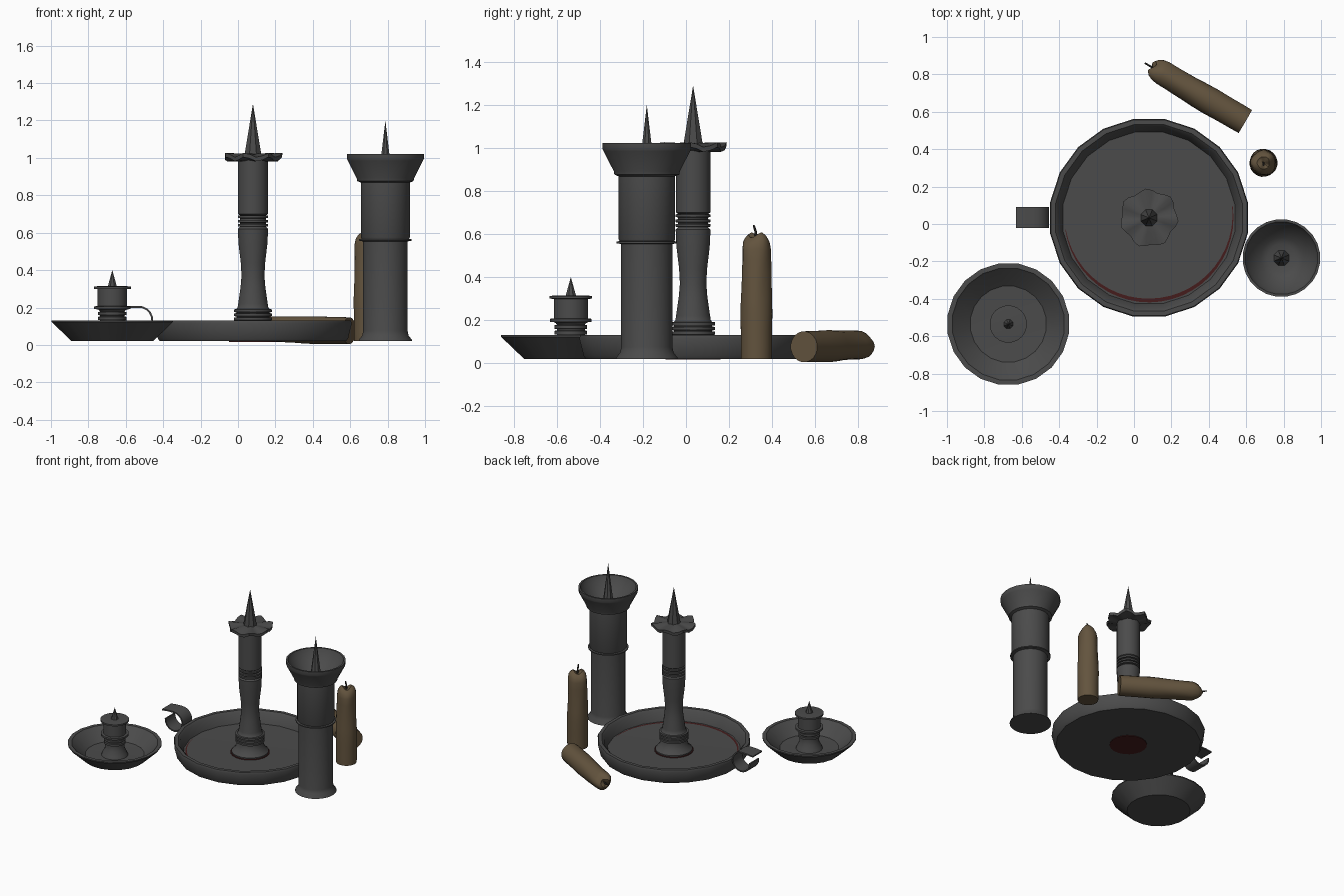
import bpy, bmesh, math
from mathutils import Vector, Matrix

if "Cube" in bpy.data.objects:
    bpy.data.objects.remove(bpy.data.objects["Cube"])


def material(name, rgb):
    m = bpy.data.materials.new(name)
    m.diffuse_color = (*rgb, 1)
    m.use_nodes = True
    m.node_tree.nodes["Principled BSDF"].inputs["Base Color"].default_value = m.diffuse_color
    return m


IRON = material("dark_iron", (0.07, 0.07, 0.07))
WAX = material("old_wax", (0.125, 0.088, 0.048))
RED = material("dark_red", (0.06, 0.012, 0.012))
WICK = material("wick_black", (0.03, 0.028, 0.025))


def finish(name, bm, mat, angle=35):
    bmesh.ops.remove_doubles(bm, verts=bm.verts, dist=1e-5)
    bmesh.ops.recalc_face_normals(bm, faces=bm.faces)
    me = bpy.data.meshes.new(name)
    bm.to_mesh(me)
    bm.free()
    me.materials.append(mat)
    ob = bpy.data.objects.new(name, me)
    bpy.context.collection.objects.link(ob)
    bpy.ops.object.select_all(action='DESELECT')
    ob.select_set(True)
    bpy.context.view_layer.objects.active = ob
    bpy.ops.object.shade_smooth_by_angle(angle=math.radians(angle))
    return ob


def lathe(name, profile, center, mat, n=20, deform=None, matrix=None):
    """Spin (radius, height) points round z; deform may move each point."""
    bm = bmesh.new()
    rows = []
    for r, z in profile:
        row = []
        for k in range(n):
            a = (k + 0.5) * math.tau / n
            p = Vector((r * math.cos(a), r * math.sin(a), z))
            if deform:
                p = deform(p, a, r)
            if matrix:
                p = matrix @ p
            row.append(bm.verts.new(p + Vector(center)))
        rows.append(row)
    for lo, hi in zip(rows, rows[1:]):
        for k in range(n):
            j = (k + 1) % n
            bm.faces.new((lo[k], lo[j], hi[j], hi[k]))
    return finish(name, bm, mat)


def ring(r, core, z, h):
    """Profile of a raised band."""
    return [(core, z), (r, z + 0.002), (r, z + h - 0.002), (core, z + h)]


# Large tray with pricket stick
C = (0.08, 0.033, 0)
lathe("large_tray", [(0, 0.02), (0.505, 0.02), (0.515, 0.035), (0.535, 0.115), (0.53, 0.13),
                     (0.505, 0.13), (0.49, 0.115), (0.465, 0.045), (0, 0.04)], C, IRON)
stick = [(0, 0.041), (0.13, 0.041), (0.13, 0.055), (0.105, 0.08), (0.09, 0.12)]
for z in (0.13, 0.152, 0.174):
    stick += ring(0.102, 0.09, z, 0.018)
stick += [(0.083, 0.2), (0.08, 0.22), (0.067, 0.31), (0.062, 0.37), (0.066, 0.44), (0.078, 0.54),
          (0.082, 0.62)]
for z in (0.632, 0.653, 0.677):
    stick += ring(0.082, 0.07, z, 0.016)
stick += [(0.081, 0.7), (0.081, 1.0), (0, 1.0)]
lathe("large_stick", stick, C, IRON)


def wavy(p, a, r):
    w = (r / 0.155) ** 2
    s = 1 + 0.07 * w * math.cos(7 * a + 1) + 0.02 * w * math.sin(3 * a)
    return Vector((p.x * s, p.y * s, p.z + 0.013 * w * math.sin(7 * a + 2)))


lathe("wavy_drip_pan", [(0, 0.985), (0.08, 0.985), (0.148, 0.993), (0.15, 1.015), (0.08, 1.02),
                        (0, 1.025)], C, IRON, 28, wavy)
lathe("large_spike", [(0, 1.01), (0.047, 1.01), (0.047, 1.025), (0, 1.29)], C, IRON, 8)
lathe("red_base_disc", [(0, 0.016), (0.13, 0.016), (0.13, 0.021), (0, 0.021)], C, RED)
lathe("red_base_edge", [(0.12, 0.04), (0.137, 0.04), (0.137, 0.046), (0.12, 0.046)], C, RED)

# Thin red crescent on the tray floor
bm = bmesh.new()
prev = None
for i in range(25):
    t = i / 24
    a = math.radians(-172 + 180 * t)
    w = 0.003 + 0.017 * math.sin(math.pi * t)
    pair = [bm.verts.new((C[0] + r * math.cos(a), C[1] + r * math.sin(a), 0.0465))
            for r in (0.452 - w, 0.452)]
    if prev:
        bm.faces.new((prev[0], prev[1], pair[1], pair[0]))
    prev = pair
finish("red_crescent", bm, RED)

# Ribbon finger loop on the tray
path = [(-0.63, 0.197), (-0.58, 0.203)]
for i in range(15):
    a = math.radians(95 - i * 20)
    path.append((-0.53 + 0.072 * math.cos(a), 0.132 + 0.072 * math.sin(a)))
bm = bmesh.new()
prev = None
for i, (x, z) in enumerate(path):
    x0, z0 = path[max(i - 1, 0)]
    x1, z1 = path[min(i + 1, len(path) - 1)]
    d = Vector((x1 - x0, z1 - z0)).normalized() * 0.005
    quad = [bm.verts.new((x + s * d.y, y, z - s * d.x))
            for s, y in ((-1, -0.022), (1, -0.022), (1, 0.09), (-1, 0.09))]
    if prev:
        for k in range(4):
            j = (k + 1) % 4
            bm.faces.new((prev[k], prev[j], quad[j], quad[k]))
    else:
        bm.faces.new(quad)
    prev = quad
bm.faces.new(prev)
finish("finger_loop", bm, IRON)

# Small dish with short holder
D = (-0.672, -0.535, 0)
lathe("small_dish", [(0, 0.02), (0.22, 0.02), (0.328, 0.122), (0.328, 0.13), (0.302, 0.13),
                     (0.29, 0.118), (0.205, 0.045), (0, 0.035)], D, IRON)
holder = [(0, 0.03), (0.095, 0.035), (0.085, 0.06), (0.07, 0.09), (0.066, 0.12)]
holder += ring(0.077, 0.066, 0.132, 0.02) + ring(0.077, 0.066, 0.158, 0.02)
holder += [(0.07, 0.185)] + ring(0.098, 0.08, 0.19, 0.018)
holder += [(0.08, 0.295)] + ring(0.1, 0.08, 0.298, 0.016) + [(0, 0.314)]
lathe("small_holder", holder, D, IRON)
lathe("small_spike", [(0, 0.31), (0.027, 0.31), (0, 0.4)], D, IRON, 8)

# Tall pillar holder with cup
P = (0.788, -0.182, 0)
pillar = [(0, 0.02), (0.145, 0.02), (0.143, 0.027), (0.125, 0.05), (0.12, 0.075), (0.12, 0.553)]
pillar += ring(0.141, 0.128, 0.555, 0.012)
pillar += [(0.132, 0.575), (0.132, 0.868), (0.152, 0.876), (0.155, 0.892), (0.203, 0.985),
           (0.208, 0.995), (0.208, 1.022), (0.195, 1.022), (0.18, 0.985), (0.11, 0.91),
           (0.075, 0.895), (0, 0.89)]
lathe("tall_pillar", pillar, P, IRON, 24)
lathe("pillar_spike", [(0, 0.88), (0.045, 0.89), (0.036, 0.92), (0, 1.2)], P, IRON, 8)

# Candles
L = 0.575
candle = [(0, 0), (0.072, 0), (0.073, 0.06), (0.073, 0.13), (0.075, 0.21), (0.073, 0.28),
          (0.07, 0.34), (0.069, 0.4), (0.067, 0.46), (0.067, 0.51), (0.062, 0.54),
          (0.05, 0.562), (0.033, L), (0.02, 0.568), (0, 0.558)]


def lumpy(p, a, r):
    f = max(0, p.z - 0.1) / L
    s = 1 + f * (0.05 * math.sin(3 * a + 9 * p.z) + 0.035 * math.sin(5 * a - 14 * p.z))
    return Vector((p.x * s, p.y * s, p.z + (0.012 * math.sin(2 * a) if 0 < r and p.z > 0.53 else 0)))


def make_candle(prefix, center, matrix, lean):
    lathe(prefix + "_candle", candle, center, WAX, 20, lumpy, matrix)
    lathe(prefix + "_wick", [(0, 0.55), (0.007, 0.55), (0.006, 0.59), (0.005, 0.62), (0, 0.622)],
          center, WICK, 6,
          lambda p, a, r: p + Vector((0, lean * max(0, p.z - 0.58), 0)), matrix)


make_candle("standing", (0.692, 0.327, 0.02), Matrix.Identity(3), -0.3)
axis = Vector((-0.49, 0.285, 0.008)).normalized()
make_candle("lying", (0.595, 0.548, 0.076), axis.to_track_quat('Z', 'Y').to_matrix(), 0.2)
